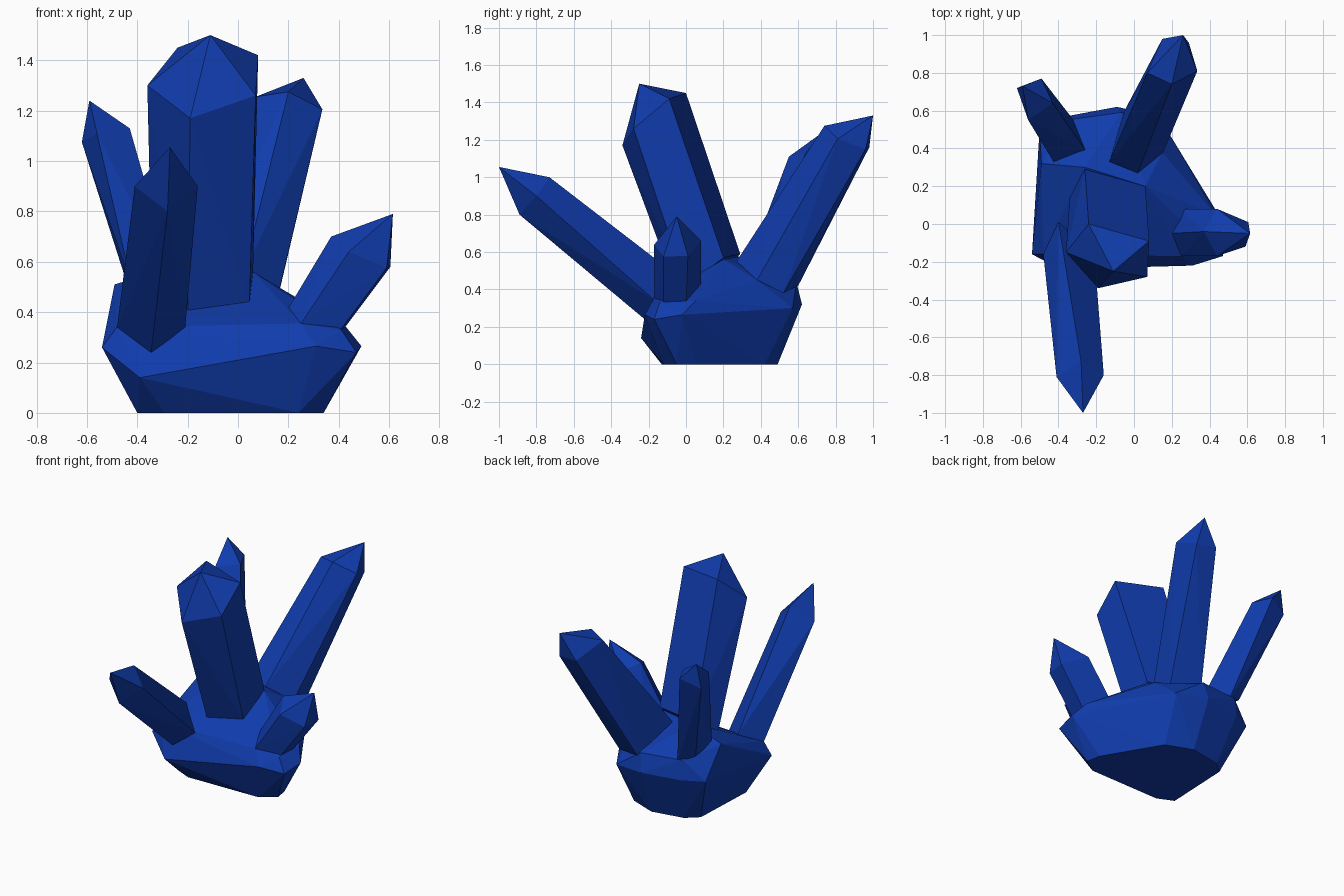
import bpy, bmesh

mat = bpy.data.materials.new("blue_crystal")
mat.diffuse_color = (0.005, 0.045, 0.42, 1)


def hull(name, points):
    """Flat-faced convex solid around a handful of corner points."""
    bm = bmesh.new()
    for p in points:
        bm.verts.new(p)
    res = bmesh.ops.convex_hull(bm, input=bm.verts[:])
    junk = {g for g in res["geom_interior"] + res["geom_unused"]
            if isinstance(g, bmesh.types.BMVert)}
    bmesh.ops.delete(bm, geom=list(junk), context='VERTS')
    bmesh.ops.dissolve_limit(bm, angle_limit=0.02, verts=bm.verts[:], edges=bm.edges[:])
    bmesh.ops.recalc_face_normals(bm, faces=bm.faces[:])
    me = bpy.data.meshes.new(name)
    bm.to_mesh(me)
    bm.free()
    me.materials.append(mat)
    ob = bpy.data.objects.new(name, me)
    bpy.context.collection.objects.link(ob)
    return ob


def crystal(name, tip, ring, base):
    """Faceted shaft from base ring to shoulder ring, closed with a point."""
    hull(name, [tip] + ring + base)


# rock base: foot outline, widest outline, upper shoulders
foot = [(-.40, -.08), (-.29, -.13), (.24, -.12), (.34, -.05), (.32, .05),
        (.10, .42), (-.08, .49), (-.30, .45), (-.38, .38)]
middle = [(-.54, -.16, .26), (-.39, -.24, .14), (.31, -.22, .265),
          (.47, -.17, .24), (.49, -.02, .265), (.13, .57, .30),
          (-.09, .62, .32), (-.36, .57, .32), (-.50, .50, .32)]
shoulder = [(-.48, -.16, .34), (-.21, -.16, .335), (.25, -.17, .355),
            (.41, -.14, .33), (.43, .05, .34), (.15, .38, .45),
            (.06, .20, .56), (-.26, .30, .58), (-.49, .32, .51),
            (-.36, .55, .45), (-.07, .59, .44)]
hull("rock_base", [(x, y, 0) for x, y in foot] + middle + shoulder)

# large central crystal
crystal("main_crystal", (-.11, -.25, 1.50),
        [(-.19, -.34, 1.17), (.07, -.28, 1.26), (.08, -.09, 1.42),
         (-.24, 0, 1.45), (-.36, -.15, 1.30)],
        [(-.20, -.03, .34), (.045, 0, .42), (.06, .20, .57),
         (-.26, .29, .59), (-.34, .15, .45)])

# tall crystal leaning to the back right
crystal("back_right_crystal", (.26, 1.0, 1.33),
        [(.15, .98, 1.16), (.29, .96, 1.15), (.335, .81, 1.205),
         (.20, .74, 1.275), (.07, .80, 1.255)],
        [(-.05, .60, .42), (.14, .52, .38), (.155, .38, .45),
         (.02, .27, .55), (-.13, .33, .57)])

# slim crystal leaning to the back left
crystal("back_left_crystal", (-.59, .73, 1.24),
        [(-.62, .72, 1.075), (-.56, .55, 1.11), (-.43, .64, 1.13),
         (-.49, .77, 1.13)],
        [(-.43, .51, .48), (-.42, .32, .50), (-.25, .38, .50),
         (-.32, .55, .43)])

# long crystal leaning forward
crystal("front_crystal", (-.27, -1.0, 1.055),
        [(-.41, -.81, .90), (-.28, -.89, .80), (-.16, -.80, .90),
         (-.28, -.73, 1.0)],
        [(-.48, -.16, .34), (-.345, -.22, .24), (-.21, -.16, .335),
         (-.40, .01, .43)])

# short crystal leaning to the right
crystal("right_crystal", (.615, -.05, .79),
        [(.37, -.04, .70), (.44, .08, .66), (.605, .01, .58),
         (.59, -.12, .575), (.44, -.17, .64)],
        [(.19, -.05, .40), (.25, .08, .40), (.41, 0, .32),
         (.40, -.12, .32), (.25, -.17, .355)])
